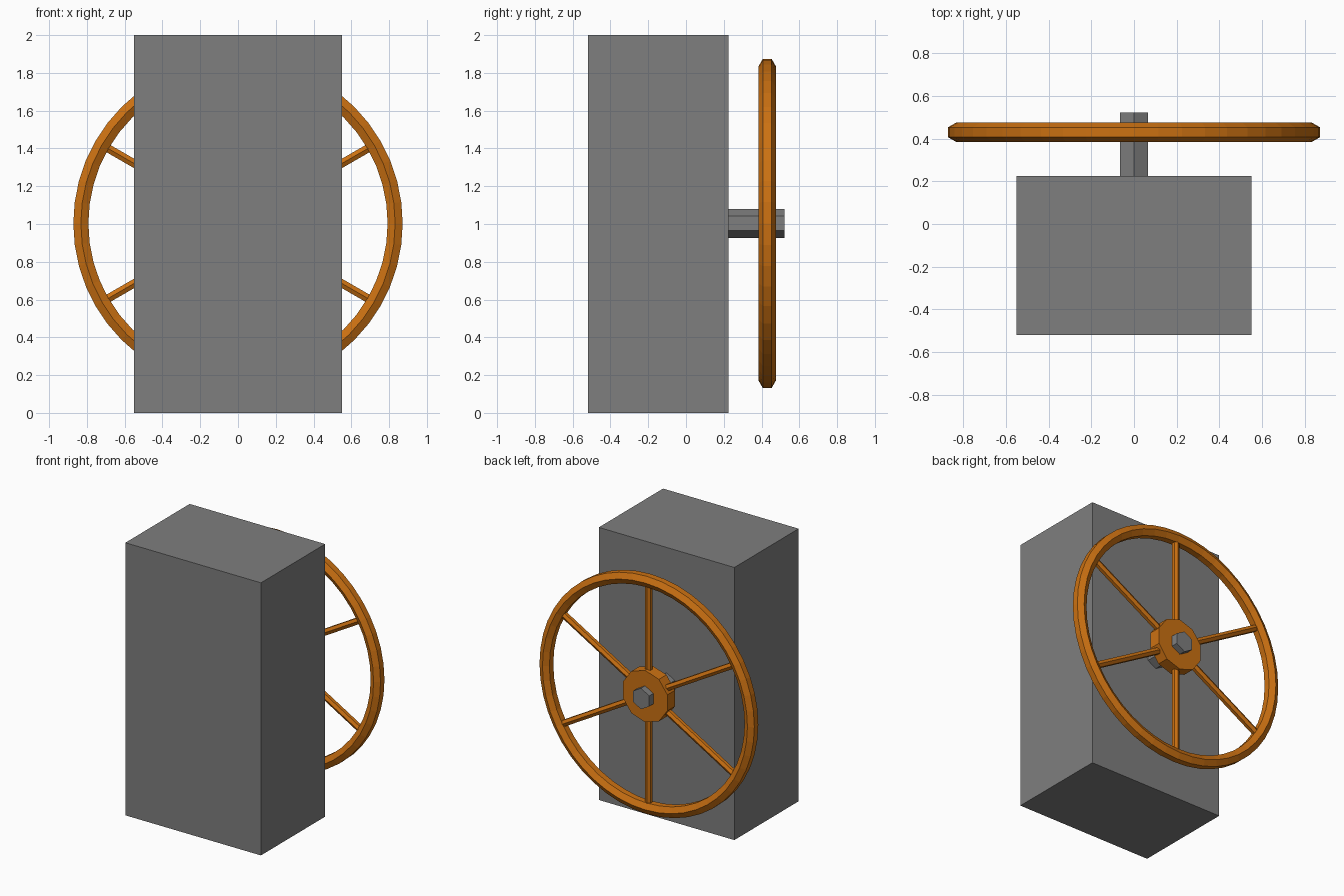
import bpy
import bmesh
import math
from mathutils import Matrix, Vector

if "Cube" in bpy.data.objects:
    bpy.data.objects.remove(bpy.data.objects["Cube"], do_unlink=True)

HUB = Vector((0, 0.43, 1.003))  # wheel centre
SPOKES = 6


def material(name, colour):
    mat = bpy.data.materials.new(name)
    mat.use_nodes = True
    mat.diffuse_color = colour
    mat.node_tree.nodes["Principled BSDF"].inputs["Base Color"].default_value = colour
    return mat


grey = material("grey", (0.21, 0.21, 0.21, 1))
orange = material("orange", (0.6, 0.165, 0.006, 1))


def finish(name, bm, mat):
    bmesh.ops.recalc_face_normals(bm, faces=bm.faces)
    mesh = bpy.data.meshes.new(name)
    bm.to_mesh(mesh)
    bm.free()
    mesh.materials.append(mat)
    obj = bpy.data.objects.new(name, mesh)
    bpy.context.scene.collection.objects.link(obj)
    return obj


def prism(name, start, end, radius, sides, mat, turn=0.0):
    """Capped prism running from start to end."""
    axis = end - start
    bm = bmesh.new()
    bmesh.ops.create_cone(bm, cap_ends=True, segments=sides, radius1=radius,
                          radius2=radius, depth=axis.length)
    place = (Matrix.Translation((start + end) / 2)
             @ axis.to_track_quat("Z", "Y").to_matrix().to_4x4()
             @ Matrix.Rotation(turn, 4, "Z"))
    bmesh.ops.transform(bm, matrix=place, verts=bm.verts)
    return finish(name, bm, mat)


# Main block
bm = bmesh.new()
bmesh.ops.create_cube(bm, size=1)
bmesh.ops.scale(bm, vec=(1.1, 0.745, 2), verts=bm.verts)
bmesh.ops.translate(bm, vec=(0, -0.1475, 1), verts=bm.verts)
finish("body_block", bm, grey)

# Hexagonal axle with a point upward, and the hub around it
prism("axle", Vector((0, 0.2, HUB.z)), Vector((0, 0.522, HUB.z)), 0.077, 6, grey)
prism("wheel_hub", HUB - Vector((0, 0.044, 0)), HUB + Vector((0, 0.044, 0)),
      0.19, 10, orange)

# Rim: hexagonal section spun around the axle
bm = bmesh.new()
section = []
for i in range(6):
    a = math.radians(30 + 60 * i)
    section.append(bm.verts.new(HUB + Vector((0, 0.046 * math.sin(a),
                                              0.832 + 0.046 * math.cos(a)))))
edges = [bm.edges.new((section[i], section[(i + 1) % 6])) for i in range(6)]
bmesh.ops.spin(bm, geom=section + edges, cent=HUB, axis=(0, 1, 0),
               angle=math.tau, steps=48, use_merge=True)
bmesh.ops.remove_doubles(bm, verts=bm.verts, dist=0.0005)
finish("wheel_rim", bm, orange)

# Spokes with an edge facing front and back
for i in range(SPOKES):
    a = math.tau * i / SPOKES
    direction = Vector((math.sin(a), 0, math.cos(a)))
    spoke = prism(f"spoke_{i + 1}", Vector((0, 0, 0.15)), Vector((0, 0, 0.81)),
                  0.025, 6, orange)
    # Turn the upright spoke about the axle, keeping its edge on the y axis
    section_turn = Matrix.Rotation(0 if abs(spoke.data.vertices[0].co.x) < 0.001
                                   else math.pi / 2, 4, "Z")
    spoke.data.transform(Matrix.Translation(HUB) @ Matrix.Rotation(a, 4, "Y")
                         @ section_turn)
